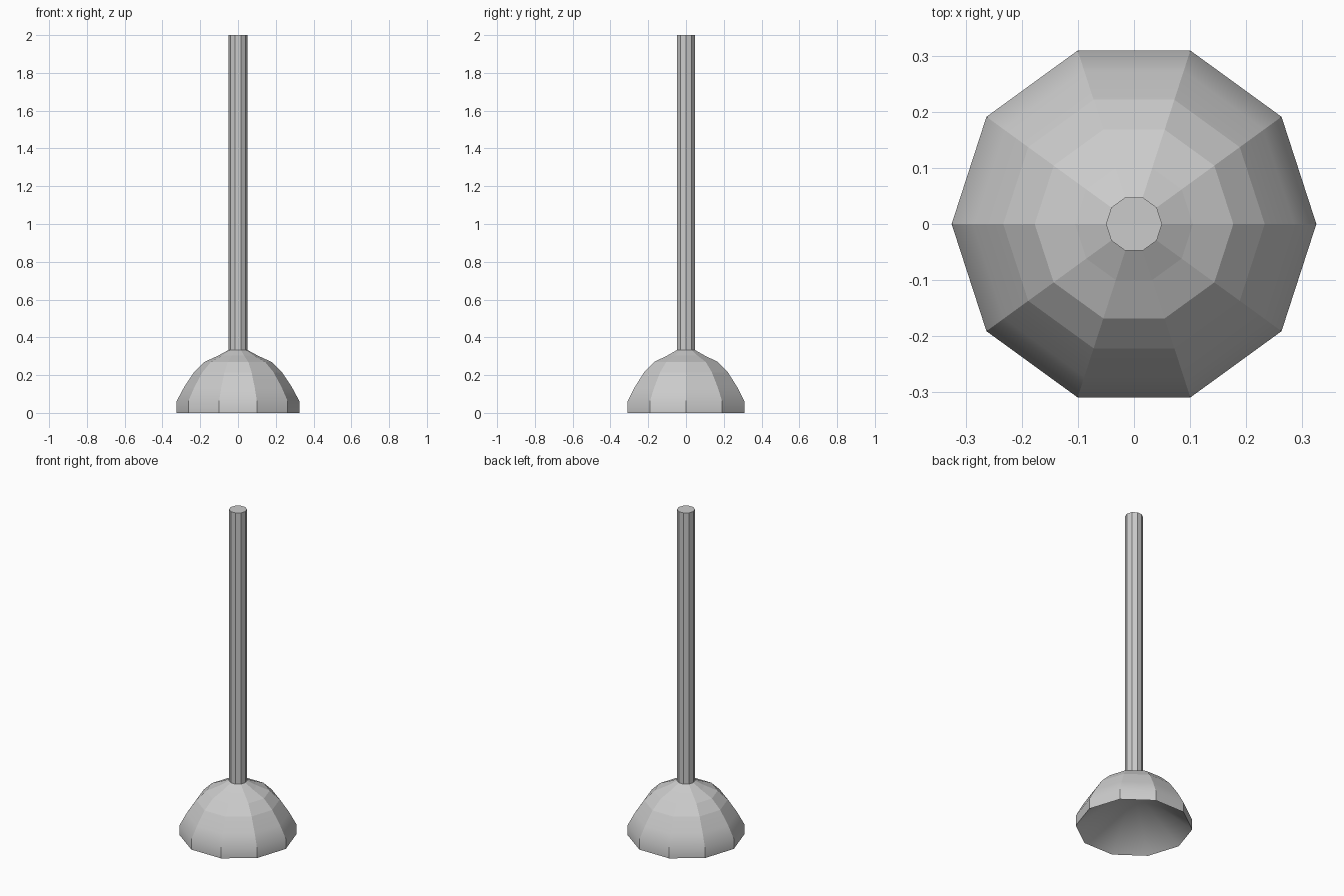
import bpy, bmesh
from math import cos, sin, pi

cube = bpy.data.objects.get("Cube")
if cube:
    bpy.data.objects.remove(cube, do_unlink=True)

SIDES = 10
grey = bpy.data.materials.new("grey")
grey.use_nodes = True
colour = (0.6, 0.6, 0.6, 1)
grey.diffuse_color = colour
grey.node_tree.nodes["Principled BSDF"].inputs["Base Color"].default_value = colour


def ring(bm, radius, z):
    angles = [2 * pi * i / SIDES for i in range(SIDES)]
    return [bm.verts.new((radius * cos(a), radius * sin(a), z)) for a in angles]


def lathe(name, profile, cap_top=False, hollow_depth=None, smooth_bands=0):
    """Ten-sided turned part; its lowest bands blend vertically between sharp ribs."""
    bm = bmesh.new()
    rings = [ring(bm, r, z) for r, z in profile]
    for band, (low, high) in enumerate(zip(rings, rings[1:])):
        for i in range(SIDES):
            j = (i + 1) % SIDES
            face = bm.faces.new((low[i], low[j], high[j], high[i]))
            face.smooth = band < smooth_bands
    blended = [z for r, z in profile[1:smooth_bands]]
    for edge in bm.edges:
        a, b = edge.verts
        edge.smooth = any(abs(a.co.z - z) + abs(b.co.z - z) < 1e-4 for z in blended)
    if cap_top:
        bm.faces.new(rings[-1])
    if hollow_depth is not None:
        # Smooth conical hollow on the underside
        apex = bm.verts.new((0, 0, profile[0][1] + hollow_depth))
        for i in range(SIDES):
            face = bm.faces.new((rings[0][(i + 1) % SIDES], rings[0][i], apex))
            face.smooth = True
    mesh = bpy.data.meshes.new(name)
    bm.to_mesh(mesh)
    bm.free()
    mesh.materials.append(grey)
    obj = bpy.data.objects.new(name, mesh)
    bpy.context.collection.objects.link(obj)
    return obj


# Rubber cup with a hollow underside
lathe("plunger_cup", [(0.325, 0), (0.325, 0.062), (0.286, 0.135), (0.233, 0.215),
                      (0.177, 0.27), (0.105, 0.303), (0.05, 0.333)],
      hollow_depth=0.25, smooth_bands=3)

# Long straight handle
lathe("handle", [(0.05, 0.333), (0.05, 2)], cap_top=True)
